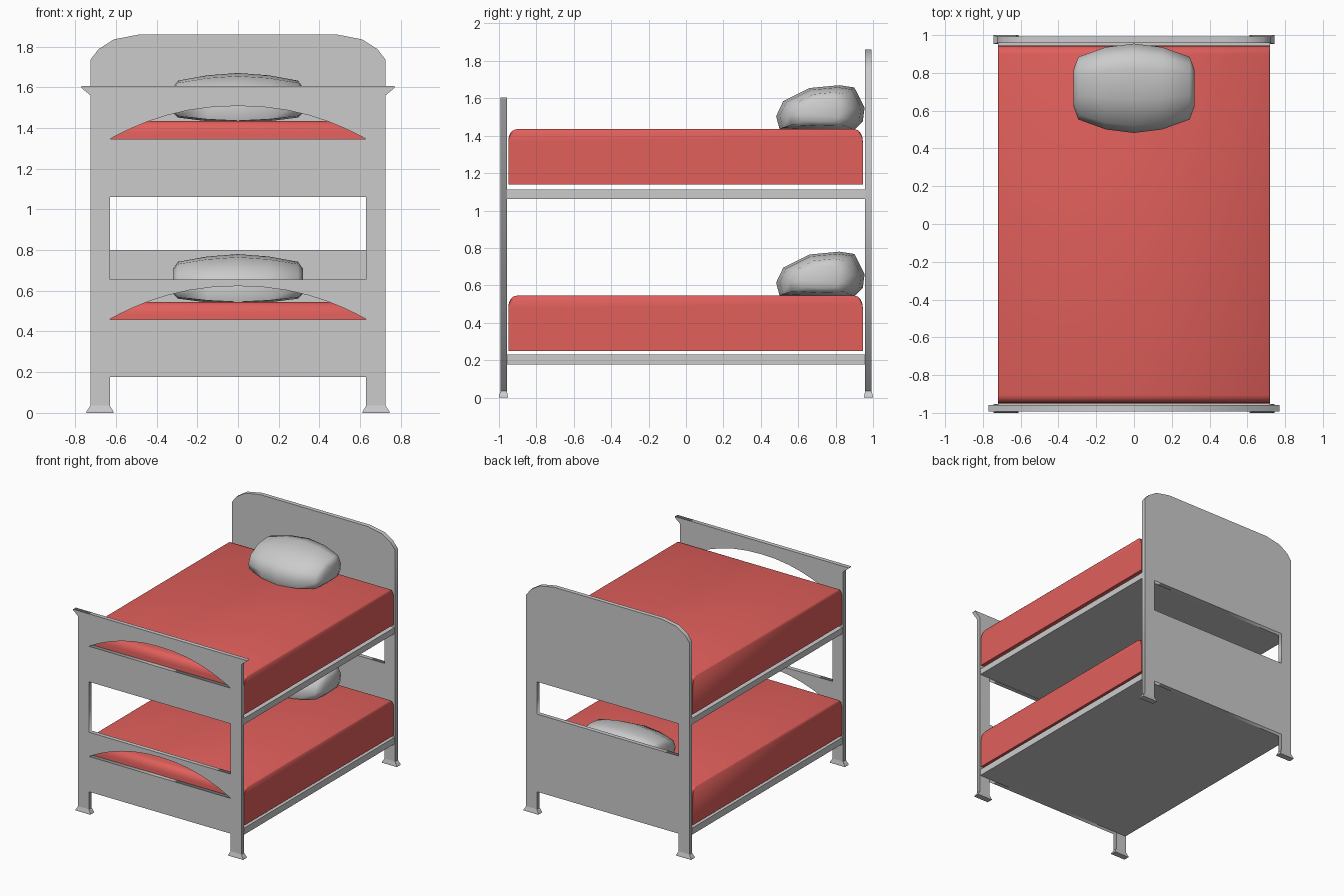
import bpy, bmesh, math
from mathutils import Matrix

if "Cube" in bpy.data.objects:
    bpy.data.objects.remove(bpy.data.objects["Cube"])


def material(name, rgb):
    m = bpy.data.materials.new(name)
    m.diffuse_color = (*rgb, 1)
    m.use_nodes = True
    m.node_tree.nodes["Principled BSDF"].inputs["Base Color"].default_value = m.diffuse_color
    return m


GREY = material("pale grey", (0.6, 0.6, 0.6))
RED = material("soft red", (0.75, 0.115, 0.105))


def add(name, bm, mat, smooth=None):
    bmesh.ops.remove_doubles(bm, verts=bm.verts, dist=1e-5)
    bmesh.ops.recalc_face_normals(bm, faces=bm.faces)
    me = bpy.data.meshes.new(name)
    bm.to_mesh(me)
    bm.free()
    me.materials.append(mat)
    ob = bpy.data.objects.new(name, me)
    bpy.context.collection.objects.link(ob)
    if smooth:
        bpy.ops.object.select_all(action='DESELECT')
        ob.select_set(True)
        bpy.context.view_layer.objects.active = ob
        bpy.ops.object.shade_smooth_by_angle(angle=math.radians(smooth))
    return ob


def loft(name, rings, mat, smooth=None):
    # skin equal-length closed rings and cap both ends
    bm = bmesh.new()
    vs = [[bm.verts.new(p) for p in r] for r in rings]
    n = len(vs[0])
    for a, b in zip(vs, vs[1:]):
        for i in range(n):
            j = (i + 1) % n
            bm.faces.new((a[i], a[j], b[j], b[i]))
    bm.faces.new(vs[0])
    bm.faces.new(vs[-1])
    return add(name, bm, mat, smooth)


def rect(x0, x1, y0, y1, z):
    return [(x0, y0, z), (x1, y0, z), (x1, y1, z), (x0, y1, z)]


def board(name, half, holes, y, thick):
    # half = right side outline from bottom to top; mirrored, with holes cut out
    outline = half + [(-x, z) for x, z in reversed(half)]
    cu = bpy.data.curves.new(name, 'CURVE')
    cu.dimensions, cu.fill_mode, cu.extrude = '2D', 'BOTH', thick / 2
    for pts in [outline] + holes:
        sp = cu.splines.new('POLY')
        sp.points.add(len(pts) - 1)
        for p, (x, z) in zip(sp.points, pts):
            p.co = (x, z, 0, 1)
        sp.use_cyclic_u = True
    tmp = bpy.data.objects.new("tmp", cu)
    bpy.context.collection.objects.link(tmp)
    bpy.context.view_layer.update()
    dg = bpy.context.evaluated_depsgraph_get()
    me = bpy.data.meshes.new_from_object(tmp.evaluated_get(dg))
    bpy.data.objects.remove(tmp)
    bm = bmesh.new()
    bm.from_mesh(me)
    bpy.data.meshes.remove(me)
    bm.transform(Matrix.Translation((0, y, 0)) @ Matrix.Rotation(math.pi / 2, 4, 'X'))
    return add(name, bm, GREY)


def box_hole(z0, z1):
    return [(-0.63, z0), (0.63, z0), (0.63, z1), (-0.63, z1)]


def arch_hole(z0):
    xs = [0.63 * math.sin(math.pi / 2 * (1 - i / 8)) for i in range(17)]
    return [(x, z0 + 0.163 * (1 - abs(x / 0.63) ** 2.15)) for x in xs]


# head and foot boards, legs included
legs = [(0.63, 0.177), (0.63, 0.03), (0.725, 0.03)]
board("headboard", legs + [(0.725, 1.735), (0.685, 1.787), (0.61, 1.835), (0.48, 1.86)],
      [box_hole(0.80, 1.06)], 0.975, 0.034)
board("footboard", legs + [(0.725, 1.56), (0.77, 1.597), (0.77, 1.605)],
      [arch_hole(0.46), box_hole(0.655, 1.06), arch_hole(1.345)], -0.975, 0.034)

# flared feet
for sx in (-1, 1):
    for sy in (-1, 1):
        name = ("left" if sx < 0 else "right") + ("_front" if sy < 0 else "_back") + "_foot"
        loft(name, [rect(sx * 0.612, sx * 0.745, sy * 0.952, sy, 0),
                    rect(sx * 0.612, sx * 0.745, sy * 0.952, sy, 0.006),
                    rect(sx * 0.63, sx * 0.725, sy * 0.958, sy * 0.992, 0.036)], GREY)

# mattress side profile with rounded top ends
side = [(-0.95, 0)]
for cy, start in ((-0.905, 180), (0.9, 90)):
    for i in range(5):
        a = math.radians(start - 22.5 * i)
        side.append((cy + 0.045 * math.cos(a), 0.235 + 0.06 * math.sin(a)))
side.append((0.945, 0))

# pillow cross-section (y, z above the mattress base)
pillow = [(0.50, 0.295), (0.482, 0.365), (0.52, 0.445), (0.66, 0.515), (0.82, 0.53),
          (0.90, 0.518), (0.955, 0.41), (0.945, 0.335), (0.90, 0.29), (0.70, 0.285)]
slices = [(-0.32, 0.42, 0.5), (-0.295, 0.70, 0.74), (-0.15, 0.92, 0.92), (0, 1, 1),
          (0.15, 0.92, 0.92), (0.295, 0.70, 0.74), (0.32, 0.42, 0.5)]

# the two bunks
for label, base, slat in (("lower", 0.25, (0.177, 0.23)), ("upper", 1.14, (1.063, 1.112))):
    loft(label + "_platform", [rect(-0.72, 0.72, -0.96, 0.96, z) for z in slat], GREY)
    rings = []
    for x, inset in ((-0.72, 0.008), (-0.712, 0), (0.712, 0), (0.72, 0.008)):
        rings.append([(x, y, base + z - (inset if z > 0.2 else 0)) for y, z in side])
    loft(label + "_mattress", rings, RED, 50)
    rings = [[(x, 0.72 + (y - 0.72) * ky, base + 0.385 + (z - 0.40) * kz + 0.015 * kz)
              for y, z in pillow] for x, ky, kz in slices]
    loft(label + "_pillow", rings, GREY, 60)
